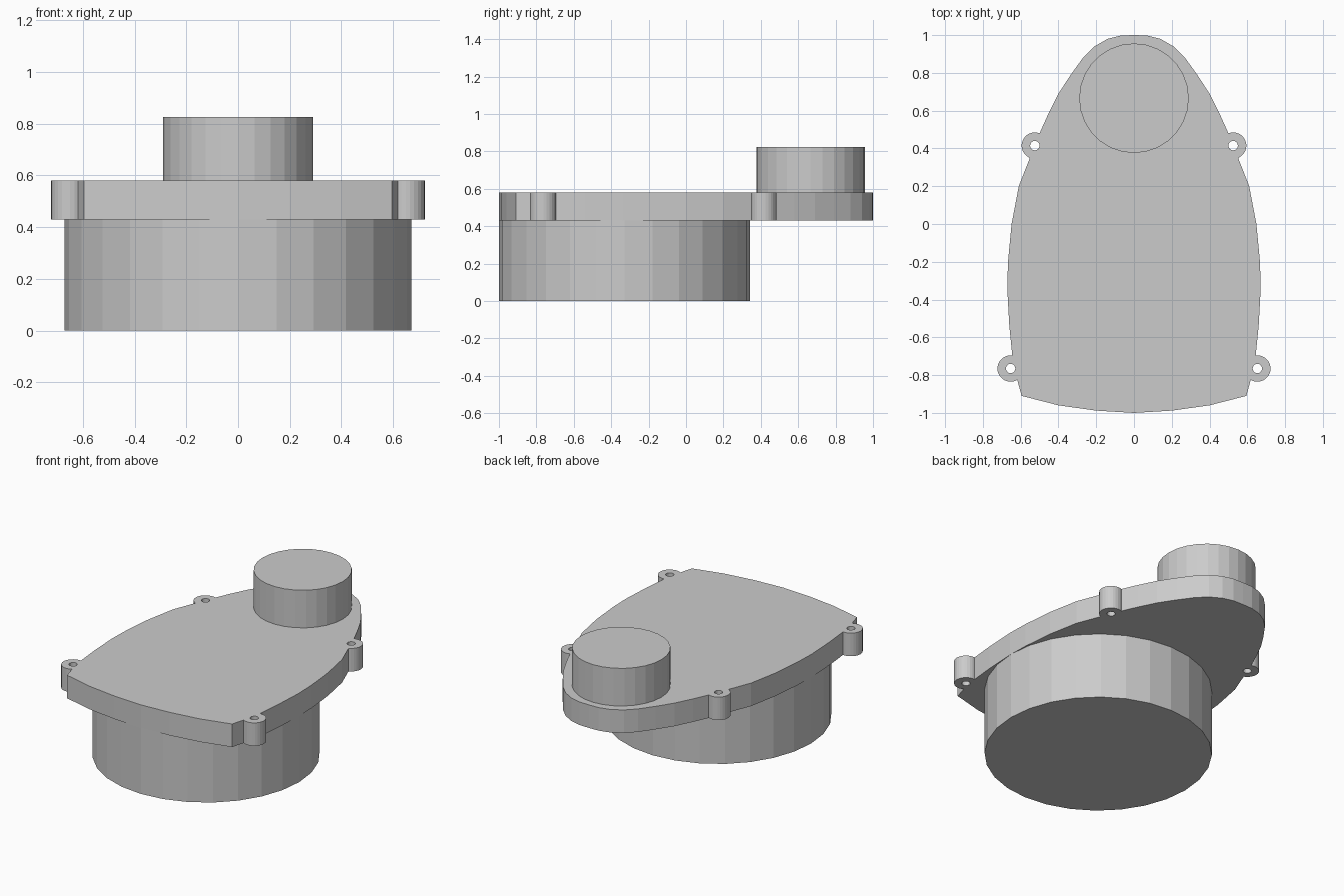
import bpy, bmesh
from math import sin, cos, pi, radians

if "Cube" in bpy.data.objects:
    bpy.data.objects.remove(bpy.data.objects["Cube"])

LOW, UP = (0.653, -0.765), (0.525, 0.415)   # screw lug centres (right side)
Z0, Z1 = 0.43, 0.58                         # plate bottom and top


def arc(c, r, a0, a1, n):
    return [(c[0] + r * cos(radians(a0 + (a1 - a0) * i / n)),
             c[1] + r * sin(radians(a0 + (a1 - a0) * i / n))) for i in range(n + 1)]


def make_object(name, bm):
    bmesh.ops.recalc_face_normals(bm, faces=bm.faces)
    me = bpy.data.meshes.new(name)
    bm.to_mesh(me)
    bm.free()
    ob = bpy.data.objects.new(name, me)
    bpy.context.collection.objects.link(ob)
    return ob


def prism(bm, pts, z0, z1):
    face = bm.faces.new([bm.verts.new((x, y, z0)) for x, y in pts])
    ext = bmesh.ops.extrude_face_region(bm, geom=[face], use_keep_orig=True)
    for v in ext["geom"]:
        if isinstance(v, bmesh.types.BMVert):
            v.co.z = z1


def circle(c, r, n):
    return arc(c, r, 0, 360, n)[:-1]


def solid(name, pts, z0, z1):
    bm = bmesh.new()
    prism(bm, pts, z0, z1)
    return make_object(name, bm)


# Right half of the plate outline, front to back, lugs included
half = [(0.2, -0.988), (0.4, -0.96), (0.595, -0.91)]
half += arc(LOW, 0.07, -120, 97, 16)
half += [(0.66, -0.54), (0.671, -0.34), (0.667, -0.2), (0.648, 0.0), (0.61, 0.2)]
half += arc(UP, 0.07, -68, 111, 14)
half += [(0.455, 0.58), (0.40, 0.69), (0.335, 0.79), (0.27, 0.88),
         (0.21, 0.94), (0.14, 0.98), (0.07, 0.998)]
outline = [(0, -1.0)] + half + [(0, 1.0)] + [(-x, y) for x, y in reversed(half)]
plate = solid("cover_plate", outline, Z0, Z1)

# Screw holes through the four lugs
bm = bmesh.new()
for s in (1, -1):
    for x, y in (LOW, UP):
        prism(bm, circle((s * x, y), 0.025, 16), Z0 - 0.1, Z1 + 0.1)
cutter = make_object("screw_hole_cutter", bm)
cutter.hide_render = True
mod = plate.modifiers.new("screw_holes", "BOOLEAN")
mod.operation = "DIFFERENCE"
mod.solver = "EXACT"
mod.object = cutter
bpy.context.view_layer.objects.active = plate
bpy.ops.object.modifier_apply(modifier=mod.name)
bpy.data.objects.remove(cutter)

# Large housing below, small boss above
solid("lower_housing", circle((0, -0.329), 0.671, 28), 0.0, Z0)
solid("upper_boss", circle((0, 0.666), 0.29, 28), Z1, 0.825)
